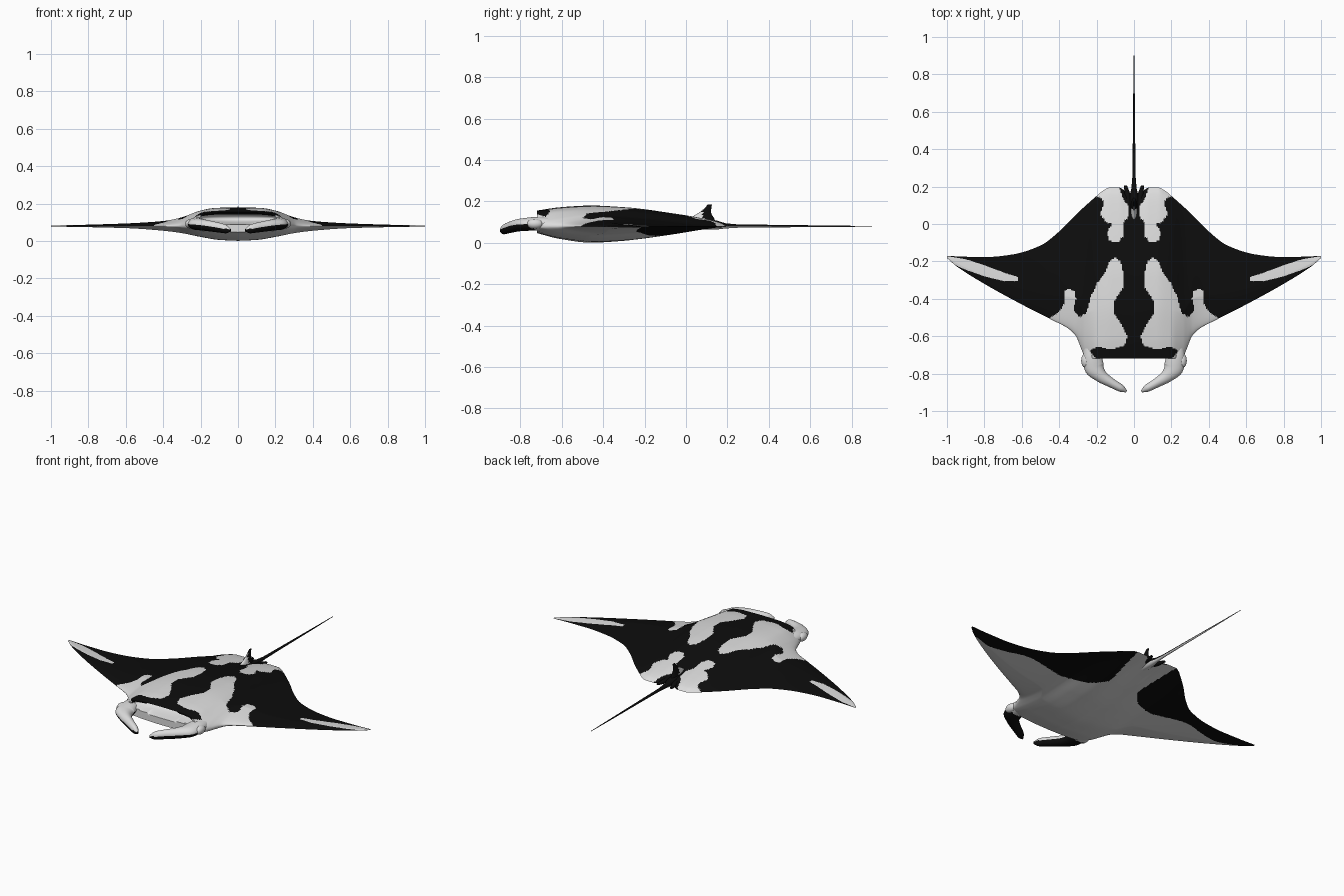
import bpy, bmesh, math
from mathutils import Vector

if "Cube" in bpy.data.objects:
    bpy.data.objects.remove(bpy.data.objects["Cube"])


def material(name, c):
    m = bpy.data.materials.new(name)
    m.diffuse_color = (c, c, c, 1)
    m.use_nodes = True
    m.node_tree.nodes["Principled BSDF"].inputs["Base Color"].default_value = m.diffuse_color
    return m


MATS = [material("black skin", 0.004), material("white skin", 0.72)]
BLACK, WHITE = 0, 1
MID = 0.08  # height of the wing plane


def curve(pts):
    """Smooth interpolation through (x, value) pairs without overshoot."""
    xs, ys = [p[0] for p in pts], [p[1] for p in pts]
    d = [(ys[i + 1] - ys[i]) / (xs[i + 1] - xs[i]) for i in range(len(xs) - 1)]
    m = [d[0]] + [0 if a * b <= 0 else 2 * a * b / (a + b) for a, b in zip(d, d[1:])] + [d[-1]]

    def f(x):
        x = min(max(x, xs[0]), xs[-1])
        i = 0
        while i < len(d) - 1 and x > xs[i + 1]:
            i += 1
        h = xs[i + 1] - xs[i]
        t = (x - xs[i]) / h
        return (ys[i] * (1 + 2 * t) * (1 - t) ** 2 + m[i] * h * t * (1 - t) ** 2
                + ys[i + 1] * t * t * (3 - 2 * t) + m[i + 1] * h * t * t * (t - 1))
    return f


def inside(x, y, poly):
    hit = False
    for (ax, ay), (bx, by) in zip(poly, poly[1:] + poly[:1]):
        if (ay > y) != (by > y) and x < (bx - ax) * (y - ay) / (by - ay) + ax:
            hit = not hit
    return hit


def finish(name, bm, angle=60):
    bmesh.ops.remove_doubles(bm, verts=bm.verts, dist=1e-5)
    bmesh.ops.recalc_face_normals(bm, faces=bm.faces)
    me = bpy.data.meshes.new(name)
    bm.to_mesh(me)
    bm.free()
    for m in MATS:
        me.materials.append(m)
    ob = bpy.data.objects.new(name, me)
    bpy.context.collection.objects.link(ob)
    bpy.ops.object.select_all(action='DESELECT')
    ob.select_set(True)
    bpy.context.view_layer.objects.active = ob
    bpy.ops.object.shade_smooth_by_angle(angle=math.radians(angle))
    return ob


def loft(name, rings, rule, sides=24):
    """Skin elliptical rings (centre, axis a, axis b); rule(face) gives the colour."""
    bm = bmesh.new()
    rows = []
    for c, a, b in rings:
        rows.append([bm.verts.new(Vector(c) + Vector(a) * math.cos(2 * math.pi * k / sides)
                                  + Vector(b) * math.sin(2 * math.pi * k / sides)) for k in range(sides)])
    for r, s in zip(rows, rows[1:]):
        for k in range(sides):
            bm.faces.new((r[k], r[(k + 1) % sides], s[(k + 1) % sides], s[k]))
    bm.faces.new(rows[0])
    bm.faces.new(rows[-1])
    bmesh.ops.recalc_face_normals(bm, faces=bm.faces)
    for f in bm.faces:
        f.material_index = rule(f)
    return finish(name, bm)


# Body planform, span thickness and chord profiles
front = curve([(0, -.72), (.24, -.72), (.265, -.705), (.285, -.66), (.31, -.6), (.35, -.56),
               (.44, -.512), (.6, -.43), (.8, -.32), (.95, -.225), (1, -.182)])
back = curve([(0, .15), (.04, .17), (.08, .195), (.13, .195), (.17, .175), (.2, .15), (.3, .06), (.4, -.04),
              (.5, -.115), (.65, -.163), (.78, -.176), (.9, -.175), (1, -.17)])
top_h = curve([(0, .1), (.12, .097), (.2, .083), (.3, .047), (.4, .027), (.6, .014), (1, .002)])
low_h = curve([(0, .079), (.1, .074), (.2, .058), (.3, .038), (.4, .025), (.6, .011), (1, .002)])
top_blunt = curve([(0, .76), (.13, .92), (.3, 1), (.47, .93), (.7, .66), (.87, .4), (.97, .17), (1, 0)])
low_blunt = curve([(0, .42), (.13, .78), (.3, 1), (.47, .9), (.7, .55), (.87, .22), (1, 0)])


def wing(t):
    return min(1, math.sqrt(t / .3)) * (1 - max(0, (t - .3) / .7) ** 1.3)


def smooth(a, b, x):
    t = min(max((x - a) / (b - a), 0), 1)
    return t * t * (3 - 2 * t)


# White patches on the back (one side, mirrored through abs(x))
PATCHES = [
    [(1.01, -.17), (.9, -.188), (.8, -.22), (.68, -.265), (.62, -.283), (.625, -.305), (.7, -.305),
     (.8, -.28), (.9, -.245), (1.01, -.195)],
    [(.1, -.18), (.13, -.195), (.15, -.25), (.2, -.32), (.235, -.4), (.25, -.47), (.29, -.5), (.325, -.46),
     (.31, -.4), (.315, -.36), (.35, -.345), (.375, -.36), (.37, -.42), (.4, -.47), (.46, -.51),
     (.4, -.6), (.3, -.8), (.19, -.74), (.235, -.68), (.2, -.655), (.12, -.67), (.05, -.65), (.035, -.6),
     (.06, -.55), (.105, -.48), (.11, -.42), (.06, -.34), (.06, -.25), (.07, -.2)],
    [(.09, -.1), (.13, -.09), (.145, -.05), (.12, 0), (.15, .01), (.18, .05), (.165, .1), (.17, .14),
     (.22, .15), (.17, .22), (.09, .22), (.07, .17), (.05, .12), (.03, .1), (.03, .04), (.06, 0), (.06, -.07)],
]
low_edge = curve([(.09, -.08), (.13, -.13), (.2, -.19), (.33, -.24), (.55, -.22), (.7, -.255),
                  (.8, -.27), (.9, -.245), (.95, -.24), (1, -.22)])


def back_colour(x, y):
    return WHITE if any(inside(abs(x), y, p) for p in PATCHES) else BLACK


def belly_colour(x, y):
    x = abs(x)
    return BLACK if x > .1 + .15 * max(0, y + .05) and y > low_edge(x) else WHITE


# Body: one closed section per column: back, mouth wall, belly
NX, NY, NW = 280, 120, 16
bm = bmesh.new()
cols = []
for i in range(NX + 1):
    x = -1 + 2 * i / NX
    ax = abs(x)
    yf, yb, blunt = front(ax), back(ax), 1 - smooth(.19, .29, ax)
    up, dn = [], []
    for j in range(NY + 1):
        t = (j / NY) ** 1.15
        y = yf + (yb - yf) * t
        up.append((x, y, MID + top_h(ax) * (blunt * top_blunt(t) + (1 - blunt) * wing(t))))
        dn.append((x, y, MID - low_h(ax) * (blunt * low_blunt(t) + (1 - blunt) * wing(t))))
    wall = []
    for k in range(1, NW):
        z = up[0][2] + (dn[0][2] - up[0][2]) * k / NW
        e = 1 - (x / .205) ** 2 - ((z - .122) / .03) ** 2   # mouth hollow
        wall.append((x, yf + (.09 * math.sqrt(e) if e > 0 else 0), z))
    cols.append([bm.verts.new(p) for p in up[::-1] + wall + dn])
for a, b in zip(cols, cols[1:]):
    for j in range(len(a) - 1):
        f = bm.faces.new((a[j], a[j + 1], b[j + 1], b[j]))
        c = f.calc_center_median()
        if j < NY:
            f.material_index = back_colour(c.x, c.y)
        elif j < NY + NW:
            f.material_index = BLACK if j < NY + 2 and abs(c.x) < .2 else WHITE
        else:
            f.material_index = belly_colour(c.x, c.y)
bm.faces.new(cols[0])
bm.faces.new(cols[-1])
finish("body", bm)

# Curled head fins, eye bumps and claspers on both sides
cx = curve([(0, .235), (.2, .222), (.4, .213), (.55, .18), (.75, .12), (.9, .07), (1, .04)])
cy = curve([(0, -.63), (.2, -.715), (.4, -.765), (.55, -.81), (.75, -.85), (.9, -.878), (1, -.895)])
cz = curve([(0, .095), (.4, .09), (.75, .075), (1, .058)])
wid = curve([(0, .03), (.2, .05), (.4, .053), (.55, .036), (.75, .025), (.9, .02), (1, .006)])
hgt = curve([(0, .025), (.2, .033), (.55, .03), (.9, .024), (1, .008)])
for s, side in ((1, "right"), (-1, "left")):
    rings = []
    for k in range(41):
        t = k / 40
        d = Vector((cx(min(1, t + .02)) - cx(max(0, t - .02)), cy(min(1, t + .02)) - cy(max(0, t - .02)), 0)).normalized()
        rings.append(((s * cx(t), cy(t), cz(t)), (s * -d.y * wid(t), d.x * wid(t), 0), (0, 0, hgt(t))))
    loft(side + "_head_fin", rings,
         lambda f: BLACK if f.normal.z < .1 and f.calc_center_median().y < -.73 else WHITE)
    rings = []
    for k in range(13):
        u = -1 + 2 * k / 12
        r = math.sqrt(max(0, 1 - u * u)) + .01
        rings.append(((s * .258, -.73 + .04 * u, .092), (.024 * r, 0, 0), (0, 0, .024 * r)))
    loft(side + "_eye_bump", rings, lambda f: WHITE)
    loft(side + "_clasper", [((s * .025, .1, .09), (.016, 0, 0), (0, 0, .014)),
                             ((s * .035, .16, .086), (.016, 0, 0), (0, 0, .012)),
                             ((s * .045, .205, .084), (.008, 0, 0), (0, 0, .005))], lambda f: BLACK, 12)

# Dorsal fin: stations of (height, front y, back y, half thickness)
loft("dorsal_fin", [((0, (a + b) / 2, z), (w, 0, 0), (0, (b - a) / 2, 0)) for z, a, b, w in
                    ((.085, .0, .15, .022), (.12, .02, .135, .016), (.135, .045, .125, .011), (.15, .07, .12, .008),
                     (.17, .092, .123, .006), (.185, .105, .125, .003))],
     lambda f: BLACK if f.calc_center_median().y > .085 else WHITE)

# Whip tail: stations of (y, height, radius)
loft("tail", [((0, y, z), (r, 0, 0), (0, 0, r * .9)) for y, z, r in
              ((.08, .092, .03), (.15, .086, .024), (.19, .082, .014), (.25, .081, .009),
               (.4, .081, .007), (.7, .08, .004), (.9, .08, .0015))],
     lambda f: WHITE if f.normal.z < -.4 else BLACK)
